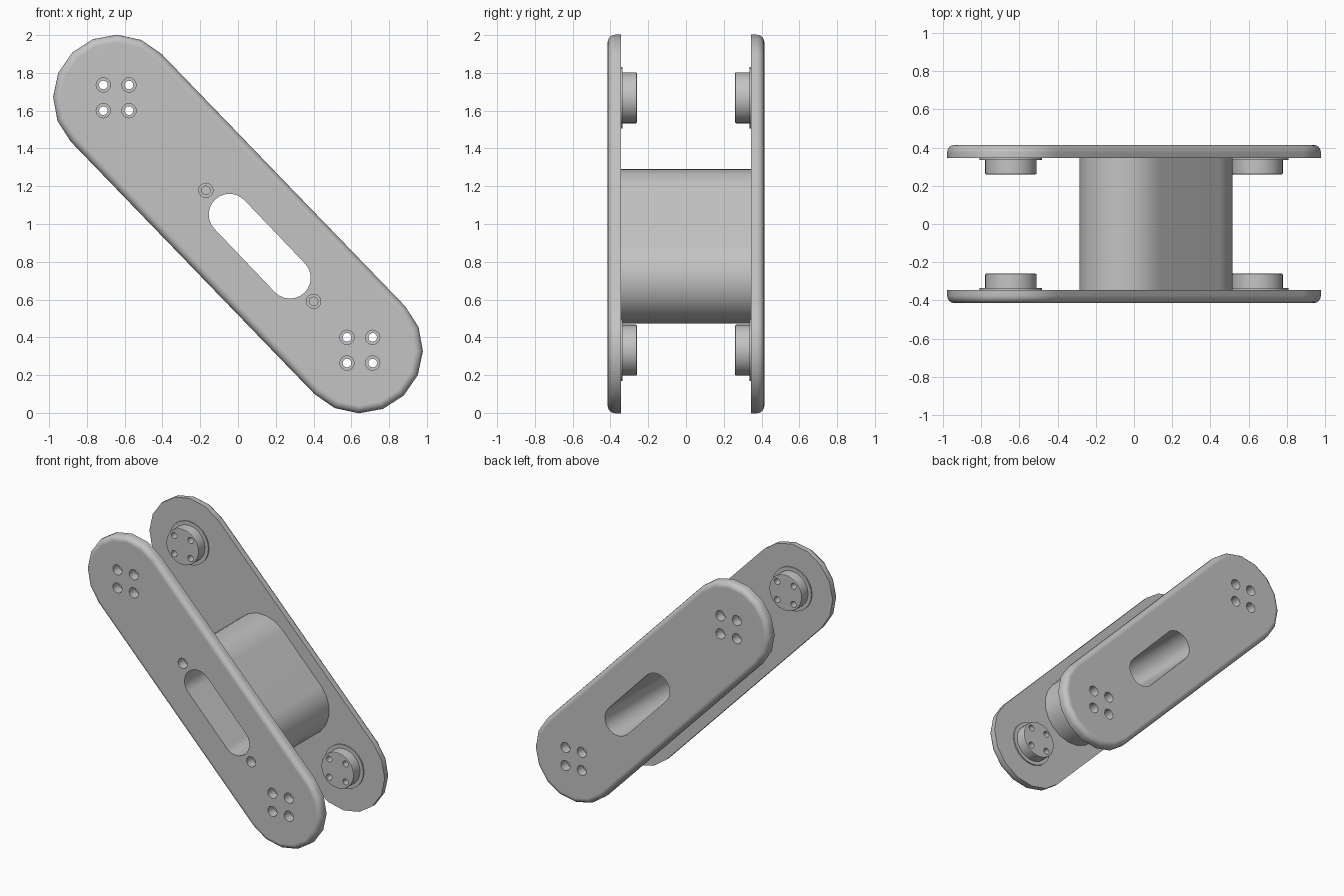
import bpy, bmesh, math
from mathutils import Vector

cube = bpy.data.objects.get("Cube")
if cube:
    bpy.data.objects.remove(cube, do_unlink=True)

grey = bpy.data.materials.new("machined grey")
grey.use_nodes = True
grey.diffuse_color = (0.55, 0.55, 0.55, 1)
grey.node_tree.nodes["Principled BSDF"].inputs["Base Color"].default_value = (0.55, 0.55, 0.55, 1)

# Layout in the x-z plane
PLATE_ENDS = Vector((-0.645, 1.668)), Vector((0.645, 0.332))
SLOT_ENDS = Vector((-0.045, 1.05)), Vector((0.275, 0.715))
SCREWS = Vector((-0.17, 1.178)), Vector((0.4, 0.59))
INNER, OUTER, BOSS_TOP = 0.345, 0.415, 0.26
BOLTS = [end + Vector((i, j)) * 0.068 for end in PLATE_ENDS for i in (-1, 1) for j in (-1, 1)]


def outline(a, b, r, seg):
    """Stadium around a-b, or a circle when both are the same point."""
    t = math.atan2(b.y - a.y, b.x - a.x)
    points = []
    for centre, start in ((b, t - math.pi / 2), (a, t + math.pi / 2)):
        count = seg if a == b else seg + 1
        for i in range(count):
            ang = start + math.pi * i / seg
            points.append((centre.x + r * math.cos(ang), centre.y + r * math.sin(ang)))
    return points


def prism(bm, a, b, r, y0, y1, seg=8, bevel=0, steps=1):
    """Extrude an outline along y; the rim at y1 can be rounded."""
    pts = outline(a, b, r, seg)
    low = [bm.verts.new((x, y0, z)) for x, z in pts]
    high = [bm.verts.new((x, y1, z)) for x, z in pts]
    faces = [bm.faces.new(low), bm.faces.new(high)]
    n = len(pts)
    for i in range(n):
        j = (i + 1) % n
        faces.append(bm.faces.new((low[i], low[j], high[j], high[i])))
    bmesh.ops.recalc_face_normals(bm, faces=faces)
    if bevel:
        bmesh.ops.bevel(bm, geom=list(faces[1].edges), offset=bevel, segments=steps,
                        profile=0.5, affect='EDGES')


def make(name, bm):
    mesh = bpy.data.meshes.new(name)
    bm.to_mesh(mesh)
    bm.free()
    obj = bpy.data.objects.new(name, mesh)
    bpy.context.collection.objects.link(obj)
    mesh.materials.append(grey)
    return obj


def cut_and_finish(obj, cuts):
    """Subtract prisms, given as (a, b, radius, y0, y1), then smooth."""
    bm = bmesh.new()
    for cut in cuts:
        prism(bm, *cut)
    cutter = make("cutter", bm)
    cutter.hide_render = True
    mod = obj.modifiers.new("holes", 'BOOLEAN')
    mod.operation, mod.solver, mod.object = 'DIFFERENCE', 'EXACT', cutter
    bpy.context.view_layer.objects.active = obj
    bpy.ops.object.modifier_apply(modifier=mod.name)
    bpy.data.objects.remove(cutter, do_unlink=True)
    obj.data.shade_smooth()
    obj.data.set_sharp_from_angle(angle=math.radians(35))
    obj.modifiers.new("flat faces", 'WEIGHTED_NORMAL').keep_sharp = True


slot = (*SLOT_ENDS, 0.11, -0.6, 0.6, 12)

for side, s in (("front", -1), ("back", 1)):
    # Long side plate with a rounded outer rim
    bm = bmesh.new()
    prism(bm, *PLATE_ENDS, 0.334, s * INNER, s * OUTER, 8, 0.04, 4)
    cuts = [slot] + [(p, p, 0.038, s * 0.2, s * 0.6) for p in BOLTS]
    if side == "front":
        cuts += [(p, p, 0.038, s * 0.2, s * 0.6) for p in SCREWS]
    cut_and_finish(make(side + "_plate", bm), cuts)

    # Bosses on the inner face, each on a thin flange
    for k, end in zip(("upper", "lower"), PLATE_ENDS):
        holes = [(p, p, 0.023, s * 0.1, s * 0.6) for p in BOLTS if (p - end).length < 0.2]
        bm = bmesh.new()
        prism(bm, end, end, 0.135, s * INNER, s * BOSS_TOP, 16, 0.006, 2)
        cut_and_finish(make(f"{side}_{k}_boss", bm), holes)
        bm = bmesh.new()
        prism(bm, end, end, 0.163, s * INNER, s * (INNER - 0.009), 12)
        cut_and_finish(make(f"{side}_{k}_flange", bm), holes)

# Slotted spacer block between the plates, with blind screw holes
bm = bmesh.new()
prism(bm, *SLOT_ENDS, 0.243, -INNER, INNER, 10)
cut_and_finish(make("spacer_block", bm),
               [slot] + [(p, p, 0.023, -0.5, -0.1) for p in SCREWS])
